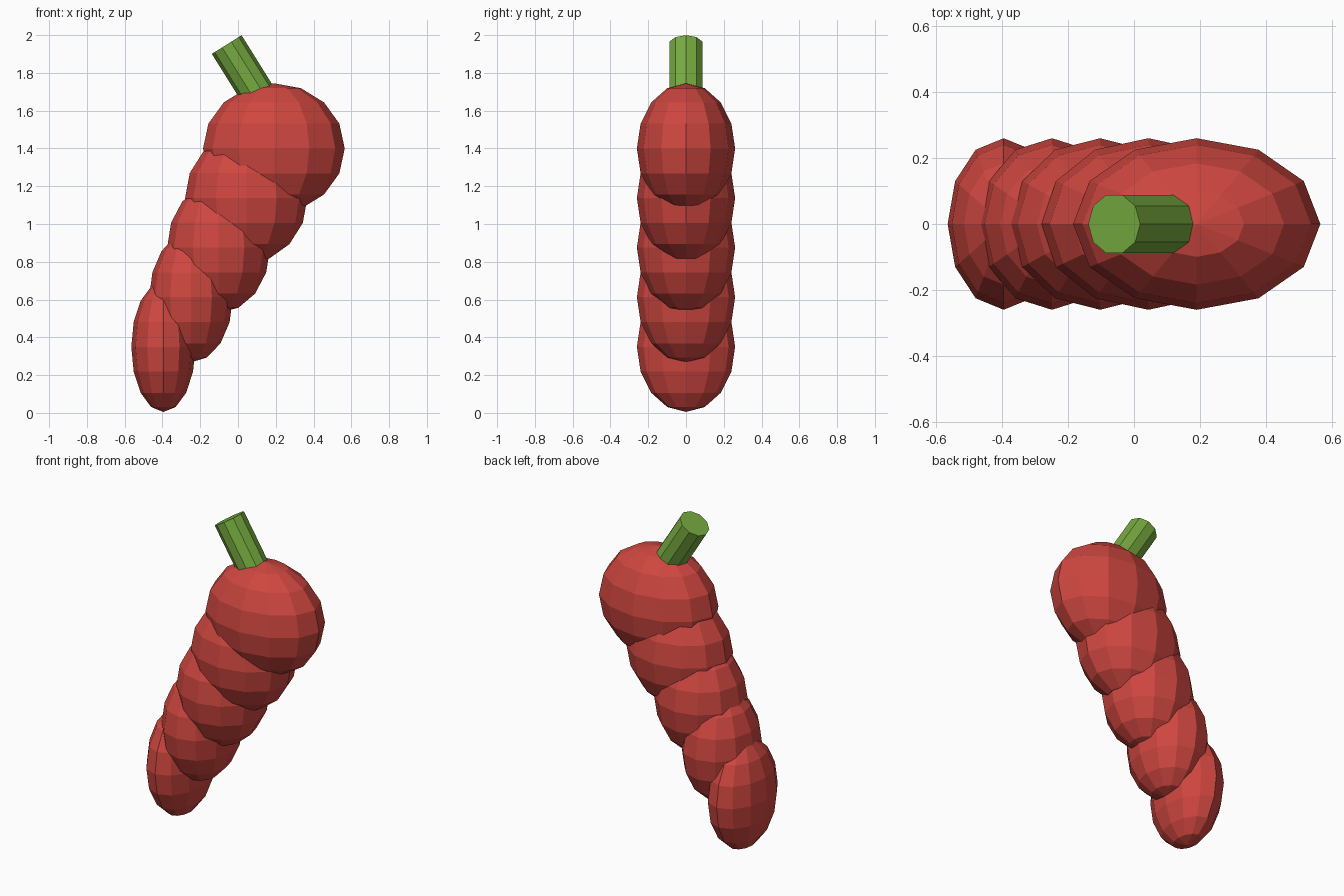
import bpy
import math
from mathutils import Vector

cube = bpy.data.objects.get("Cube")
if cube:
    bpy.data.objects.remove(cube)


def material(name, rgb):
    mat = bpy.data.materials.new(name)
    mat.use_nodes = True
    colour = (*rgb, 1)
    mat.diffuse_color = colour
    mat.node_tree.nodes["Principled BSDF"].inputs["Base Color"].default_value = colour
    return mat


red = material("pepper_red", (0.62, 0.062, 0.051))
green = material("stem_green", (0.18, 0.40, 0.05))


def finish(name, mat):
    obj = bpy.context.object
    obj.name = name
    obj.data.materials.append(mat)
    return obj


# Body: overlapping faceted ellipsoids, widening and leaning towards the top
SEGMENTS = 5
for i in range(SEGMENTS):
    t = i / (SEGMENTS - 1)
    bpy.ops.mesh.primitive_uv_sphere_add(
        segments=12, ring_count=8, radius=1,
        location=(-0.395 + 0.585 * t, 0, 0.35 + 1.05 * t))
    part = finish(f"body_segment_{i + 1}", red)
    part.scale = (0.17 + 0.205 * t, 0.26, 0.345)

# Stem: ten-sided cylinder tilted to the right, its base sunk in the top segment
tilt = math.radians(-32)
axis = Vector((math.sin(tilt), 0, math.cos(tilt)))
length = 0.4
centre = Vector((-0.06, 0, 1.95)) - axis * length / 2
bpy.ops.mesh.primitive_cylinder_add(
    vertices=10, radius=0.093, depth=length, location=centre)
stem = finish("stem", green)
# Put a corner of the cross-section on the x axis before tilting
for v in stem.data.vertices:
    v.co.x, v.co.y = v.co.y, -v.co.x
stem.rotation_euler = (0, tilt, 0)
